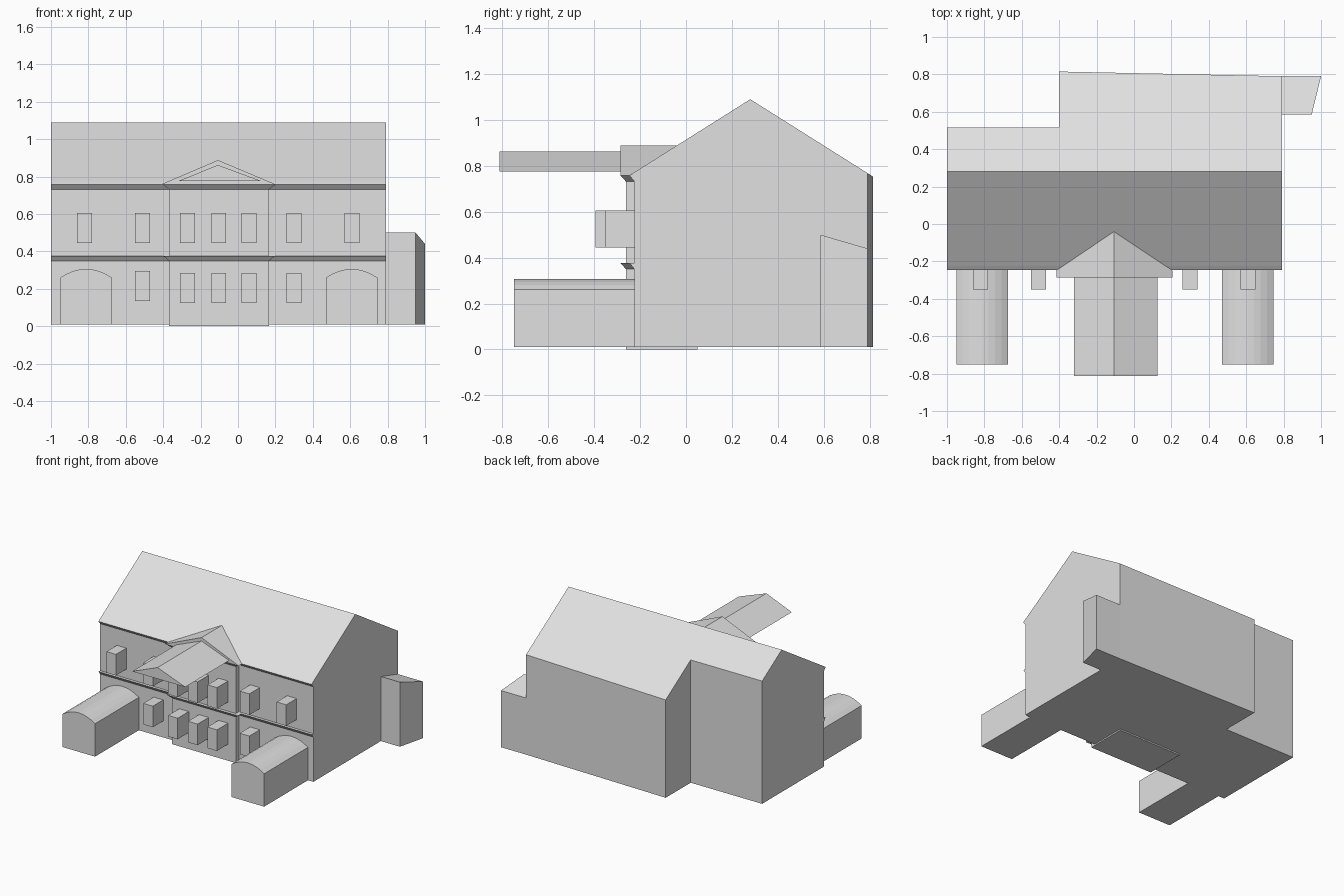
import bpy, bmesh, math

if "Cube" in bpy.data.objects:
    bpy.data.objects.remove(bpy.data.objects["Cube"])

stone = bpy.data.materials.new("pale grey")
stone.diffuse_color = (0.75, 0.75, 0.75, 1)
stone.use_nodes = True
stone.node_tree.nodes["Principled BSDF"].inputs["Base Color"].default_value = stone.diffuse_color


def finish(name, bm):
    bmesh.ops.recalc_face_normals(bm, faces=bm.faces[:])
    mesh = bpy.data.meshes.new(name)
    bm.to_mesh(mesh)
    bm.free()
    mesh.materials.append(stone)
    obj = bpy.data.objects.new(name, mesh)
    bpy.context.collection.objects.link(obj)
    return obj


def loft(name, a, b):
    """Solid between two matching point loops."""
    bm = bmesh.new()
    va = [bm.verts.new(p) for p in a]
    vb = [bm.verts.new(p) for p in b]
    n = len(a)
    bm.faces.new(va)
    bm.faces.new(vb)
    for i in range(n):
        j = (i + 1) % n
        bm.faces.new((va[i], va[j], vb[j], vb[i]))
    return finish(name, bm)


def along_x(name, yz, x0, x1):
    return loft(name, [(x0, y, z) for y, z in yz], [(x1, y, z) for y, z in yz])


def along_y(name, xz, y0, y1):
    return loft(name, [(x, y0, z) for x, z in xz], [(x, y1, z) for x, z in xz])


WALL, RIDGE = -0.225, 0.28


def roof_z(y):
    return 1.09 - 0.63 * abs(y - RIDGE)


# Main house: footprint with a stepped back, walls cut off by the gable roof
plan = [(-1, WALL), (0.79, WALL), (0.79, 0.79), (-0.4, 0.815), (-0.4, 0.515), (-1, 0.515)]
bm = bmesh.new()
lo = [bm.verts.new((x, y, 0.01)) for x, y in plan]
hi = [bm.verts.new((x, y, roof_z(y))) for x, y in plan]
left = bm.verts.new((-1, RIDGE, 1.09))
right = bm.verts.new((0.79, RIDGE, 1.09))
bm.faces.new(lo)
for i in range(6):
    j = (i + 1) % 6
    peak = {1: [right], 5: [left]}.get(i, [])
    bm.faces.new([lo[i], lo[j], hi[j]] + peak + [hi[i]])
bm.faces.new((hi[0], hi[1], right, left))
bm.faces.new([right] + hi[2:] + [left])
finish("main_house", bm)

# Side annex with sloping roof and slanted end wall
loft("side_annex",
     [(0.79, 0.585, 0.01), (0.95, 0.585, 0.01), (1.0, 0.79, 0.01), (0.79, 0.79, 0.01)],
     [(0.79, 0.585, 0.5), (0.95, 0.585, 0.5), (1.0, 0.79, 0.44), (0.79, 0.79, 0.44)])

# Projecting centre bay, with its floor slab running under the house
PX0, PX1, PY = -0.37, 0.165, -0.262
along_x("centre_bay", [(PY, 0), (0.05, 0), (0.05, 0.01), (WALL, 0.01),
                       (WALL, 0.757), (PY, 0.757)], PX0, PX1)

# Flared cornices: eaves and floor band, on the wings and round the bay
for label, z0, z1, zb in (("eaves", 0.732, 0.757, 0.772), ("floor_band", 0.35, 0.376, 0.376)):
    for side, x0, x1 in (("left", -1, PX0), ("right", PX1, 0.79)):
        along_x(f"{label}_{side}", [(WALL, z0), (-0.246, z1), (WALL, zb)], x0, x1)
    loft(f"{label}_bay",
         [(PX0, PY, z0), (PX1, PY, z0), (PX1, WALL, z0), (PX0, WALL, z0)],
         [(PX0 - 0.03, -0.285, z1), (PX1 + 0.035, -0.285, z1),
          (PX1 + 0.035, WALL, z1), (PX0 - 0.03, WALL, z1)])

# Pediment running back into the roof slope, and the long gable hood in front
MID = -0.107
loft("pediment",
     [(-0.415, -0.285, 0.757), (0.205, -0.285, 0.757), (MID, -0.285, 0.888)],
     [(-0.415, -0.248, 0.757), (0.205, -0.248, 0.757), (MID, -0.04, 0.888)])
along_y("gable_hood", [(-0.32, 0.776), (0.125, 0.776), (MID, 0.862)], -0.812, -0.285)

# Arched porches
for side, x0, x1 in (("left", -0.95, -0.675), ("right", 0.47, 0.745)):
    cx, r = (x0 + x1) / 2, (x1 - x0) / 2
    arch = [(cx + r * t / 4, 0.26 + 0.046 * (1 - (t / 4) ** 2)) for t in range(4, -5, -1)]
    along_y(f"arched_porch_{side}", [(x0, 0.01), (x1, 0.01)] + arch, -0.75, WALL)

# Window boxes: centre x, bottom z; those on the bay stand further out
upper = [(x, 0.445) for x in (-0.82, -0.51, -0.27, -0.103, 0.06, 0.30, 0.61)]
lower = [(-0.51, 0.135)] + [(x, 0.125) for x in (-0.27, -0.103, 0.06, 0.30)]
for i, (x, z) in enumerate(upper + lower):
    on_bay = PX0 < x < PX1
    front, back = (-0.395, PY) if on_bay else (-0.35, WALL)
    along_y(f"window_box_{i + 1}", [(x - 0.04, z), (x + 0.04, z),
                                    (x + 0.04, z + 0.16), (x - 0.04, z + 0.16)], front, back)
